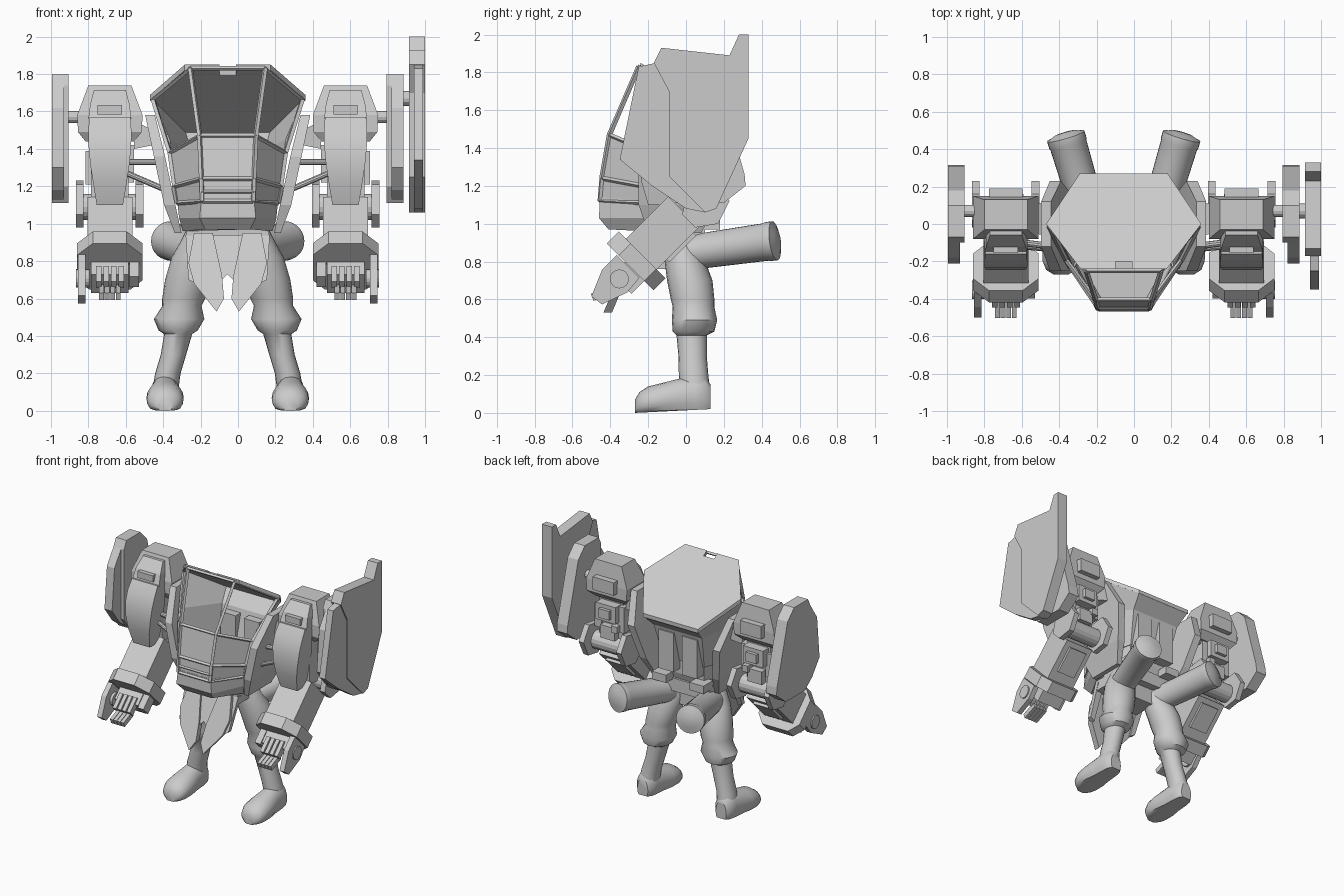
import bpy, bmesh, math
from mathutils import Vector, Matrix

if "Cube" in bpy.data.objects:
    bpy.data.objects.remove(bpy.data.objects["Cube"])

CX = -0.055          # symmetry plane of the walker (the big shield shifts the bounds)
ARM = 0.63           # arm centre, measured from the symmetry plane


def finish(bm, name, mirror=True, smooth=False, mat=None, solid=0):
    if mat:
        bm.transform(mat)
    bmesh.ops.recalc_face_normals(bm, faces=bm.faces)
    if mirror:
        dup = bmesh.ops.duplicate(bm, geom=bm.verts[:] + bm.edges[:] + bm.faces[:])["geom"]
        for v in dup:
            if isinstance(v, bmesh.types.BMVert):
                v.co.x *= -1
        bmesh.ops.reverse_faces(bm, faces=[f for f in dup if isinstance(f, bmesh.types.BMFace)])
    bm.transform(Matrix.Translation((CX, 0, 0)))
    me = bpy.data.meshes.new(name)
    bm.to_mesh(me)
    bm.free()
    ob = bpy.data.objects.new(name, me)
    bpy.context.collection.objects.link(ob)
    if solid:
        m = ob.modifiers.new("thickness", "SOLIDIFY")
        m.thickness = solid
    if smooth:
        bpy.context.view_layer.objects.active = ob
        ob.select_set(True)
        bpy.ops.object.shade_smooth_by_angle(angle=math.radians(40))
        ob.select_set(False)
    return ob


def loft(name, rings, closed=True, caps=(True, True), **kw):
    bm = bmesh.new()
    vs = [[bm.verts.new(p) for p in r] for r in rings]
    n = len(rings[0])
    for a, b in zip(vs, vs[1:]):
        for i in range(n if closed else n - 1):
            j = (i + 1) % n
            bm.faces.new((a[i], a[j], b[j], b[i]))
    for cap, ring in zip(caps, (vs[0], vs[-1])):
        if cap:
            bm.faces.new(ring)
    return finish(bm, name, **kw)


def prism(name, pts, axis, a, b, **kw):
    place = {"x": lambda p, t: (t, p[0], p[1]), "y": lambda p, t: (p[0], t, p[1]),
             "z": lambda p, t: (p[0], p[1], t)}[axis]
    return loft(name, [[place(p, t) for p in pts] for t in (a, b)], **kw)


def box(name, c, s, **kw):
    pts = [(c[0] + i * s[0] / 2, c[1] + j * s[1] / 2) for i, j in ((-1, -1), (1, -1), (1, 1), (-1, 1))]
    return prism(name, pts, "z", c[2] - s[2] / 2, c[2] + s[2] / 2, **kw)


def rect(u, hw, y0, y1, z):
    return [(u - hw, y0, z), (u + hw, y0, z), (u + hw, y1, z), (u - hw, y1, z)]


def ellipse(u, y, z, rx, ry, n=20):
    return [(u + rx * math.cos(2 * math.pi * i / n), y + ry * math.sin(2 * math.pi * i / n), z) for i in range(n)]


def tube(name, p, q, radii, n=24, **kw):
    """Round bar from p to q; radii is a list of (fraction along, radius)."""
    p, q = Vector(p), Vector(q)
    d = q - p
    m = Matrix.Translation(p) @ d.to_track_quat("Z", "Y").to_matrix().to_4x4()
    return loft(name, [ellipse(0, 0, t * d.length, r, r, n) for t, r in radii], mat=m, **kw)


def bar(name, p, q, r=0.012, n=4, **kw):
    return tube(name, p, q, [(0, r), (1, r)], n, **kw)


# Legs: boot shaft, baggy knee, thigh
leg = [(.335, .05, .10, .07, .08), (.32, .04, .2, .068, .078), (.29, .035, .3, .068, .075),
       (.265, .03, .41, .075, .08), (.265, .04, .43, .105, .11), (.26, .045, .49, .135, .12),
       (.245, .04, .56, .105, .11), (.235, .035, .6, .115, .115), (.215, .02, .7, .12, .12),
       (.18, -.01, .82, .12, .105), (.155, -.03, .9, .1, .09), (.14, -.04, .97, .08, .08)]
loft("leg", [ellipse(*r) for r in leg], smooth=True)
foot = [(-.27, .04, .07), (-.245, .08, .11), (-.2, .098, .14), (-.12, .1, .16), (-.04, .085, .18),
        (.05, .078, .2), (.1, .07, .19), (.13, .045, .15)]
loft("boot", [[(.335 + w * math.cos(a), y, max(0.05 * (y + .27) , h * .42 + h * .58 * math.sin(a)))
               for a in (i * math.tau / 20 for i in range(20))] for y, w, h in foot], smooth=True)

# Rear thrusters with domed nozzle
tube("thruster", (.17, .0, .845), (.31, .47, .91),
     [(0, .06), (.06, .092), (.9, .1), (.92, .104), (1, .104), (1.005, .09), (1.03, .06), (1.04, .01)], 28, smooth=True)

# Waist and skirt plates, slanting forward
box("waist", (0, -.07, .93), (.44, .34, .1), mirror=False)
box("hip_block", (0, -.06, .84), (.2, .2, .16), mirror=False)
shear = Matrix.Identity(4)
shear[1][2] = .42
shear[1][3] = -.42 * .95
prism("skirt_plate", [(.08, .95), (.18, .95), (.21, .79), (.18, .68), (.06, .53), (.02, .6), (.03, .72)],
      "y", -.26, -.215, mat=shear)
prism("skirt_centre_plate", [(0, .94), (.1, .94), (.07, .74), (.03, .7), (0, .73)], "y", -.245, -.205, mat=shear)
prism("skirt_outer_strip", [(.17, .94), (.225, .94), (.21, .7), (.17, .68)], "y", -.235, -.2, mat=shear)

# Cockpit: open tub, rear shell, tilted hexagonal lid
def hexring(f, s, b):
    return [(-f[0], *f[1:]), f, s, b, (-b[0], *b[1:]), (-s[0], *s[1:])]


loft("cockpit_tub", [hexring((.12, -.41, .97), (.24, -.2, .96), (.15, .08, .97)),
                     hexring((.15, -.46, 1.03), (.26, -.22, 1.03), (.17, .1, 1.03)),
                     hexring((.14, -.455, 1.14), (.27, -.23, 1.13), (.17, .1, 1.14))],
     caps=(True, False), mirror=False, solid=.012)
shell = [((.27, -.23, 1.13), (.17, .1, 1.14)), ((.31, -.14, 1.45), (.2, .17, 1.4)), ((.40, 0, 1.665), (.225, .26, 1.49))]
loft("cockpit_shell", [[(-s[0], *s[1:]), (-b[0], *b[1:]), b, s] for s, b in shell],
     closed=False, caps=(False, False), mirror=False, solid=.012)
lid = [(.23, -.24), (.415, 0), (.235, .27), (-.235, .27), (-.415, 0), (-.23, -.24),
       (-.045, -.24), (-.045, -.2), (.045, -.2), (.045, -.24)]
tilt = Matrix.Identity(4)
tilt[2][1] = -.67
tilt[2][3] = -.67 * .24
prism("cockpit_lid", lid, "z", 1.82, 1.85, mirror=False, mat=tilt)

# Canopy frame bars and lower window panes
front = [(.135, -.455, 1.12), (.14, -.445, 1.24), (.15, -.405, 1.47), (.2, -.25, 1.83)]
side = [(.27, -.23, 1.11), (.285, -.23, 1.2), (.31, -.19, 1.38), (.40, -.01, 1.665)]
for k, (f, s) in enumerate(zip(front, side)):
    bar("canopy_cross_bar", (-f[0], *f[1:]), f, mirror=False)
    bar("canopy_side_bar", f, s)
    if k < 3:
        bar("canopy_front_post", f, front[k + 1], .014)
        bar("canopy_side_post", s, side[k + 1], .014)
loft("canopy_panes", [[(-s[0], *s[1:]), (-f[0], *f[1:]), f, s] for f, s in list(zip(front, side))[:3]],
     closed=False, caps=(False, False), mirror=False)
bar("canopy_lower_bar", (-.14, -.455, 1.17), (.14, -.455, 1.17), .009, mirror=False)

# Slanted flank slabs beside the cockpit
loft("flank_slab", [rect(.265, .018, -.2, .08, .95), rect(.31, .03, -.25, .16, 1.1),
                    rect(.365, .03, -.25, .23, 1.36), rect(.415, .026, -.12, .12, 1.58)])
box("back_pack", (.1, .14, 1.22), (.13, .08, .3))
box("back_lower_block", (.16, .12, 1.0), (.12, .12, .06))

# Shoulder links
bar("shoulder_rod", (.38, -.12, 1.33), (.54, -.1, 1.33), .018, 10)
bar("shoulder_lower_rod", (.33, -.14, 1.18), (.54, -.12, 1.27), .016, 10)
loft("shoulder_joint", [[(.40, -.06, 1.42), (.40, .12, 1.42), (.40, .12, 1.5), (.40, -.06, 1.5)],
                        [(.5, -.05, 1.4), (.5, .1, 1.4), (.5, .1, 1.55), (.5, -.05, 1.55)]])

# Shoulder armour with front hatch
loft("shoulder", [rect(ARM, .13, -.05, .1, 1.44), rect(ARM, .17, -.08, .15, 1.49),
                  rect(ARM, .175, -.08, .15, 1.58), rect(ARM, .115, -.03, .13, 1.74)])
loft("shoulder_hatch", [rect(ARM, .115, -.15, -.05, 1.56), rect(ARM, .105, -.12, -.04, 1.64),
                        rect(ARM, .085, -.06, -.02, 1.715)])
box("hatch_lip", (ARM, -.135, 1.61), (.13, .04, .05))
box("shoulder_back_cap", (ARM, .16, 1.58), (.18, .06, .1))

# Curved upper arm guard and arm core
guard = [(1.57, .11, -.16), (1.5, .115, -.205), (1.42, .114, -.235), (1.32, .105, -.245), (1.22, .09, -.235), (1.1, .07, -.2)]
loft("upper_arm_guard", [rect(ARM, w, y, -.08, z) for z, w, y in guard], smooth=True)
box("upper_arm_core", (ARM, .0, 1.29), (.2, .18, .36))
for c, s in [((ARM, .12, 1.36), (.17, .08, .13)), ((ARM, .165, 1.36), (.09, .04, .07)),
             ((ARM - .1, .06, 1.32), (.06, .12, .2)), ((ARM + .1, .06, 1.3), (.06, .1, .18)),
             ((ARM, .11, 1.2), (.12, .06, .1)), ((ARM - .07, .13, 1.25), (.05, .06, .05))]:
    box("upper_arm_detail", c, s)

# Elbow
bar("elbow_hub", (ARM - .15, .07, 1.09), (ARM + .15, .07, 1.09), .07, 16)
for u in (ARM - .18, ARM + .14):
    prism("elbow_plate", [(-.02, 1.05), (.05, .98), (.17, 1.0), (.23, 1.12), (.16, 1.23), (.02, 1.21)],
          "x", u, u + .042)

# Forearm, cuff and hand, built straight down and tipped forward
TIP = Matrix.Translation((ARM, -.26, .80)) @ Matrix.Rotation(math.radians(-45), 4, "X")
box("forearm", (0, -.01, .19), (.24, .23, .34), mat=TIP)
box("forearm_back_plate", (0, .11, .22), (.15, .03, .2), mat=TIP)
prism("cuff", [(-.09, -.18), (.09, -.18), (.175, -.09), (.175, .1), (.11, .17), (-.11, .17), (-.175, .1), (-.175, -.09)],
      "z", -.045, .045, mat=TIP)
box("palm", (0, .03, -.09), (.2, .14, .1), mat=TIP)
for i in range(4):
    u = -.06 + i * .04
    box("finger_base", (u, -.03, -.15), (.03, .05, .12), mat=TIP)
    box("finger_tip", (u * .75, 0, 0), (.026, .04, .12),
        mat=TIP @ Matrix.Translation((0, -.01, -.245)) @ Matrix.Rotation(math.radians(-22), 4, "X"))
prism("hand_guard", [(-.1, -.05), (.07, -.05), (.08, -.15), (.03, -.29), (-.04, -.3), (-.1, -.16)],
      "x", .13, .17, mat=TIP)
prism("guard_hub", [(.05 * math.cos(a), -.13 + .05 * math.sin(a)) for a in (i * math.tau / 16 for i in range(16))],
      "x", .11, .18, mat=TIP)
box("thumb_base", (-.13, .0, -.09), (.05, .08, .13), mat=TIP)

# Shoulder shields and the large outer shield
bar("shield_pin", (ARM + .14, .07, 1.57), (.86, .07, 1.57), .032, 12)
prism("small_shield", [(-.1, 1.74), (-.07, 1.8), (.1, 1.8), (.18, 1.72), (.31, 1.26), (.315, 1.2), (.2, 1.11),
                       (-.04, 1.11), (-.1, 1.2)], "x", .85, .94)
prism("small_shield_front", [(-.1, 1.74), (-.18, 1.62), (-.21, 1.3), (-.12, 1.18), (-.03, 1.11), (-.08, 1.3)], "x", .875, .94)
bar("large_shield_pin", (.93, .07, 1.67), (.99, .07, 1.67), .04, 12, mirror=False)
prism("large_shield", [(-.13, 1.93), (.23, 1.89), (.28, 2), (.33, 2), (.33, 1.45), (.16, 1.08), (.1, 1.06),
                       (-.09, 1.25), (-.09, 1.7), (-.17, 1.85)], "x", .97, 1.055, mirror=False)
prism("large_shield_front", [(-.25, 1.83), (-.16, 1.85), (-.09, 1.7), (-.09, 1.25), (.1, 1.06), (0, 1.08), (-.18, 1.2),
                             (-.35, 1.34)], "x", .995, 1.045, mirror=False)
